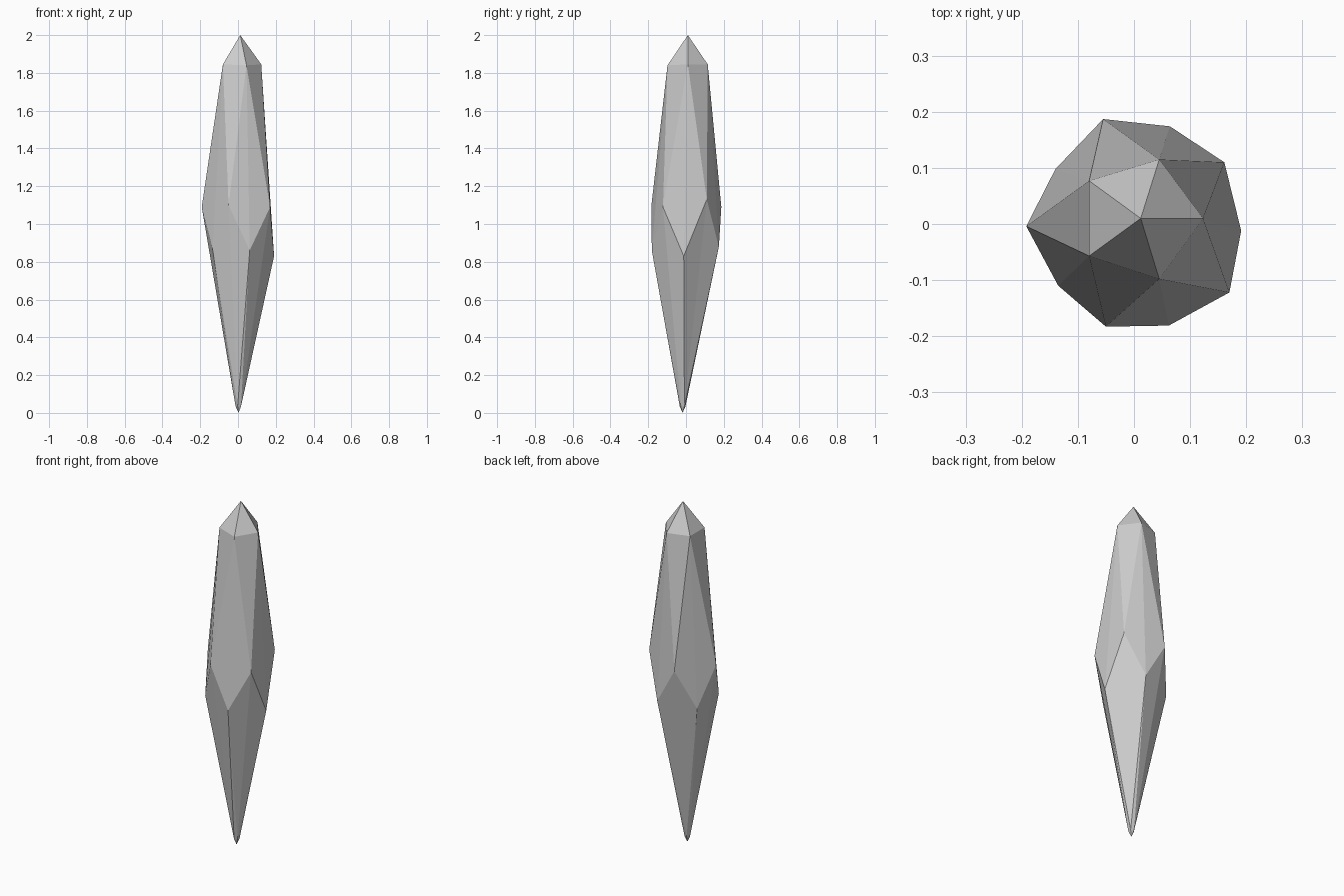
import bpy, bmesh
from math import cos, sin, radians

if "Cube" in bpy.data.objects:
    bpy.data.objects.remove(bpy.data.objects["Cube"])

# Uneven five-sided rings of the crystal, listed counter-clockwise
crown = [(0.123, 0.01, 1.845), (0.045, 0.115, 1.845), (-0.08, 0.077, 1.845),
         (-0.08, -0.057, 1.845), (0.045, -0.098, 1.84)]
upper = [(0.161, 0.11, 1.13), (-0.055, 0.187, 1.09), (-0.192, -0.004, 1.09),
         (-0.05, -0.183, 1.10), (0.17, -0.122, 1.09)]
lower = [(0.191, -0.012, 0.83), (0.064, 0.174, 0.88), (-0.14, 0.098, 0.86),
         (-0.135, -0.11, 0.87), (0.062, -0.181, 0.86)]
TIP_X, TIP_Y = 0.003, -0.018
foot = [(TIP_X + 0.016 * cos(radians(36 + 72 * i)),
         TIP_Y + 0.016 * sin(radians(36 + 72 * i)), 0.035) for i in range(5)]

bm = bmesh.new()


def ring(points):
    return [bm.verts.new(p) for p in points]


top = bm.verts.new((0.012, 0.01, 2.0))
bottom = bm.verts.new((TIP_X, TIP_Y, 0.0))
c, u, l, f = ring(crown), ring(upper), ring(lower), ring(foot)

# Facets repeat around the five sides
for i in range(5):
    j, p = (i + 1) % 5, (i - 1) % 5
    for face in ((top, c[i], c[j]),
                 (c[i], u[i], c[j]),
                 (c[i], u[p], l[i]), (c[i], l[i], u[i]),
                 (u[i], l[i], f[i]), (u[i], f[i], l[j]),
                 (l[i], f[p], f[i]),
                 (bottom, f[j], f[i])):
        bm.faces.new(face)
bmesh.ops.recalc_face_normals(bm, faces=bm.faces)

mesh = bpy.data.meshes.new("crystal_shard")
bm.to_mesh(mesh)
bm.free()
bpy.context.collection.objects.link(bpy.data.objects.new("crystal_shard", mesh))
